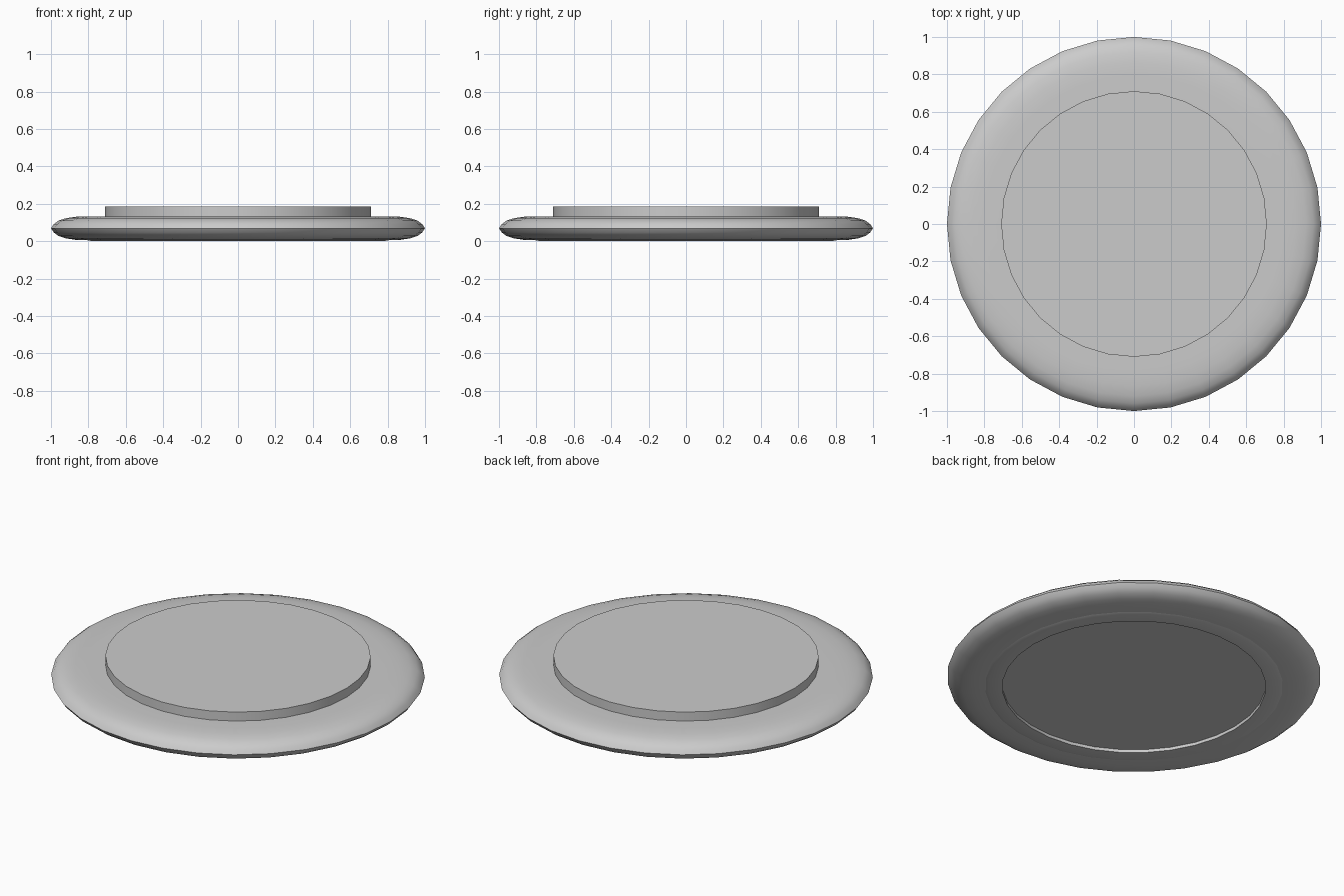
import bpy, bmesh
from math import cos, sin, tau

if "Cube" in bpy.data.objects:
    bpy.data.objects.remove(bpy.data.objects["Cube"])

SEG = 32


def lathe(name, profile, closed=False):
    """Revolve (radius, z) points about z; radius 0 makes a pole."""
    bm = bmesh.new()
    rings = []
    for r, z in profile:
        if r == 0:
            rings.append([bm.verts.new((0, 0, z))] * SEG)
        else:
            rings.append([bm.verts.new((r * cos(tau * i / SEG), r * sin(tau * i / SEG), z))
                          for i in range(SEG)])
    pairs = list(zip(rings, rings[1:]))
    if closed:
        pairs.append((rings[-1], rings[0]))
    for a, b in pairs:
        for i in range(SEG):
            j = (i + 1) % SEG
            bm.faces.new(list(dict.fromkeys([a[i], a[j], b[j], b[i]])))
    bmesh.ops.recalc_face_normals(bm, faces=bm.faces)
    mesh = bpy.data.meshes.new(name)
    bm.to_mesh(mesh)
    bm.free()
    obj = bpy.data.objects.new(name, mesh)
    bpy.context.collection.objects.link(obj)
    bpy.ops.object.select_all(action='DESELECT')
    obj.select_set(True)
    bpy.context.view_layer.objects.active = obj
    bpy.ops.object.shade_smooth_by_angle(angle=0.6)
    return obj


# Rounded outer rim, mirrored about its mid height
MID = 0.069
half = [(0.705, 0.064), (0.80, 0.064), (0.865, 0.062), (0.92, 0.054),
        (0.96, 0.041), (0.985, 0.022)]
rim = ([(r, MID - h) for r, h in half] + [(1.0, MID)]
       + [(r, MID + h) for r, h in reversed(half)])
lathe("rounded_rim", rim, closed=True)

# Raised centre disc, slightly recessed underneath
lathe("centre_disc", [(0, 0.018), (0.71, 0.018), (0.71, 0.186), (0, 0.186)])

# Lowest lip of the underside, resting on the ground
lathe("foot_lip", [(0.705, 0.006), (0.705, 0.0), (0.78, 0.0), (0.80, 0.006)], closed=True)
